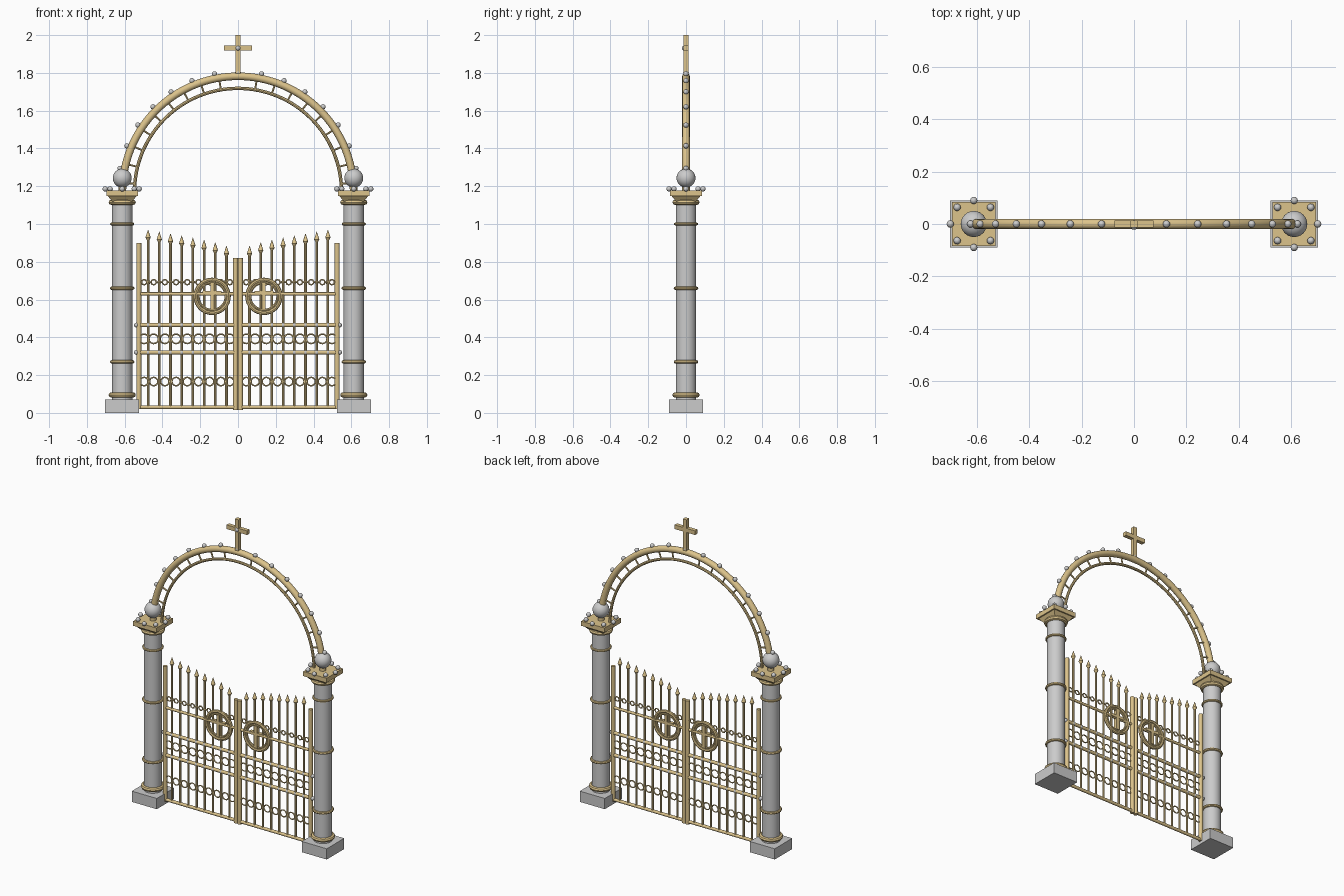
import bpy, bmesh
from math import pi, sin, cos, radians
from mathutils import Vector, Matrix

if "Cube" in bpy.data.objects:
    bpy.data.objects.remove(bpy.data.objects["Cube"])

gold = bpy.data.materials.new("gold")
gold.diffuse_color = (0.72, 0.55, 0.26, 1)
gold.use_nodes = True
gold.node_tree.nodes["Principled BSDF"].inputs["Base Color"].default_value = gold.diffuse_color


def rod(bm, a, b, r, r2=None, seg=12):
    a, b = Vector(a), Vector(b)
    d = b - a
    m = Matrix.Translation((a + b) / 2) @ d.to_track_quat('Z', 'Y').to_matrix().to_4x4()
    bmesh.ops.create_cone(bm, cap_ends=True, segments=seg, radius1=r,
                          radius2=r if r2 is None else r2, depth=d.length, matrix=m)


def ball(bm, p, r, u=12, v=8):
    bmesh.ops.create_uvsphere(bm, u_segments=u, v_segments=v, radius=r,
                              matrix=Matrix.Translation(p))


def box(bm, p, s):
    bmesh.ops.create_cube(bm, size=1, matrix=Matrix.Translation(p) @ Matrix.Diagonal((*s, 1)))


def ring(bm, c, R, r, n=24, k=8, a0=0, a1=2 * pi, flat=False, squash=1):
    """Torus or arc; upright in the xz plane, or flat in the xy plane."""
    closed = a1 - a0 > 6.28
    c, rows = Vector(c), []
    for i in range(n if closed else n + 1):
        t = a0 + (a1 - a0) * i / n
        row = []
        for j in range(k):
            q = 2 * pi * j / k
            d, h = R + r * cos(q), r * squash * sin(q)
            v = (d * cos(t), d * sin(t), h) if flat else (d * cos(t), -h, d * sin(t))
            row.append(bm.verts.new(c + Vector(v)))
        rows.append(row)
    for i in range(n):
        p, s = rows[i], rows[(i + 1) % len(rows)]
        for j in range(k):
            bm.faces.new((p[j], s[j], s[(j + 1) % k], p[(j + 1) % k]))


def part(name, build, mat=None, mirror=True):
    bm = bmesh.new()
    build(bm)
    me = bpy.data.meshes.new(name)
    bm.to_mesh(me)
    bm.free()
    ob = bpy.data.objects.new(name, me)
    bpy.context.collection.objects.link(ob)
    if mat:
        me.materials.append(mat)
    bpy.ops.object.select_all(action='DESELECT')
    bpy.context.view_layer.objects.active = ob
    ob.select_set(True)
    bpy.ops.object.shade_smooth_by_angle(angle=radians(40))
    if mirror:
        ob.modifiers.new("mirror", 'MIRROR')


CX = 0.613                                   # column centre
AZ = 1.17                                    # arch centre height
BARS = [0.061 + 0.0593 * i for i in range(8)]
GAPS = [0.0435] + [x + 0.0297 for x in BARS[:-1]] + [0.497]

# Columns
part("column_base", lambda bm: box(bm, (CX, 0, 0.035), (0.18, 0.18, 0.07)))
part("column_shaft", lambda bm: rod(bm, (CX, 0, 0.07), (CX, 0, 1.13), 0.054, seg=32))


def column_rings(bm):
    for z, R, r in ((0.095, 0.058, 0.014), (0.27, 0.056, 0.009), (0.66, 0.056, 0.009),
                    (1.0, 0.056, 0.008), (1.115, 0.058, 0.014)):
        ring(bm, (CX, 0, z), R, r, 32, flat=True)


def capital(bm):
    box(bm, (CX, 0, 1.162), (0.168, 0.168, 0.03))
    m = Matrix.Translation((CX, 0, 1.135)) @ Matrix.Rotation(pi / 4, 4, 'Z')
    bmesh.ops.create_cone(bm, cap_ends=True, segments=4, radius1=0.075, radius2=0.11,
                          depth=0.03, matrix=m)


def capital_beads(bm):
    for i in range(8):
        a = i * pi / 4
        ball(bm, (CX + 0.09 * cos(a), 0.09 * sin(a), 1.186), 0.014)


part("column_rings", column_rings, gold)
part("capital", capital, gold)
part("capital_beads", capital_beads)
part("column_ball", lambda bm: ball(bm, (CX, 0, 1.243), 0.05, 24, 16))


# Arch with spokes and beads
def arch(bm):
    ring(bm, (0, 0, AZ), 0.612, 0.02, 32, 12, 0, pi / 2)
    ring(bm, (0, 0, AZ), 0.548, 0.009, 32, 8, 0, pi / 2)


def spokes(bm):
    for i in range(1, 10):
        a = radians(9.5 * i)
        d = Vector((sin(a), 0, cos(a)))
        o = Vector((0, 0, AZ))
        rod(bm, o + d * 0.548, o + d * 0.605, 0.005, seg=8)


def arch_beads(bm):
    for i in range(1, 8):
        a = radians(11.25 * i)
        ball(bm, (0.637 * sin(a), 0, AZ + 0.637 * cos(a)), 0.014)


def cross(bm):
    box(bm, (0, 0, 1.895), (0.027, 0.027, 0.21))
    box(bm, (0, 0, 1.931), (0.148, 0.025, 0.027))


def cross_beads(bm):
    ball(bm, (0, 0, 1.803), 0.015)
    ball(bm, (0, -0.008, 1.931), 0.014)


part("arch", arch, gold)
part("arch_spokes", spokes, gold)
part("arch_beads", arch_beads)
part("top_cross", cross, gold, False)
part("cross_beads", cross_beads, None, False)


# Gate leaves
def frame(bm):
    rod(bm, (0.525, 0, 0.02), (0.525, 0, 0.9), 0.013)
    rod(bm, (0.013, 0, 0.015), (0.013, 0, 0.82), 0.013)
    for z, r in ((0.03, 0.01), (0.32, 0.011), (0.465, 0.011), (0.63, 0.009)):
        rod(bm, (0.013, 0, z), (0.525, 0, z), r)


def bars(bm):
    for i, x in enumerate(BARS):
        tip = 0.885 + 0.085 * (i / 7) ** 0.8
        rod(bm, (x, 0, 0.03), (x, 0, tip - 0.05), 0.0068, seg=8)
        rod(bm, (x, 0, tip - 0.058), (x, 0, tip - 0.042), 0.005, 0.014)   # spearhead
        rod(bm, (x, 0, tip - 0.042), (x, 0, tip), 0.014, 0.0005)


def ornaments(bm):
    for x in GAPS:
        ring(bm, (x, 0, 0.392), 0.025, 0.004, 20, 6)
        ring(bm, (x, 0, 0.166), 0.022, 0.004, 20, 6)
        ring(bm, (x, 0, 0.692), 0.014, 0.004, 8, 6)
        rod(bm, (x - 0.03, 0, 0.692), (x - 0.014, 0, 0.692), 0.009, 0.003, 8)
        rod(bm, (x + 0.014, 0, 0.692), (x + 0.03, 0, 0.692), 0.003, 0.009, 8)


def rail_beads(bm):
    for z in (0.32, 0.465):
        for x in BARS + [0.538]:
            ball(bm, (x, 0, z), 0.0125)


def medallion(bm):
    ring(bm, (0.137, 0, 0.617), 0.088, 0.011, 32)
    ring(bm, (0.137, 0, 0.617), 0.073, 0.007, 32)
    box(bm, (0.137, 0, 0.617), (0.018, 0.022, 0.14))
    box(bm, (0.137, 0, 0.635), (0.1, 0.022, 0.018))


part("gate_frame", frame, gold)
part("gate_bars", bars, gold)
part("gate_ornaments", ornaments, gold)
part("rail_beads", rail_beads)
part("gate_medallion", medallion, gold)
